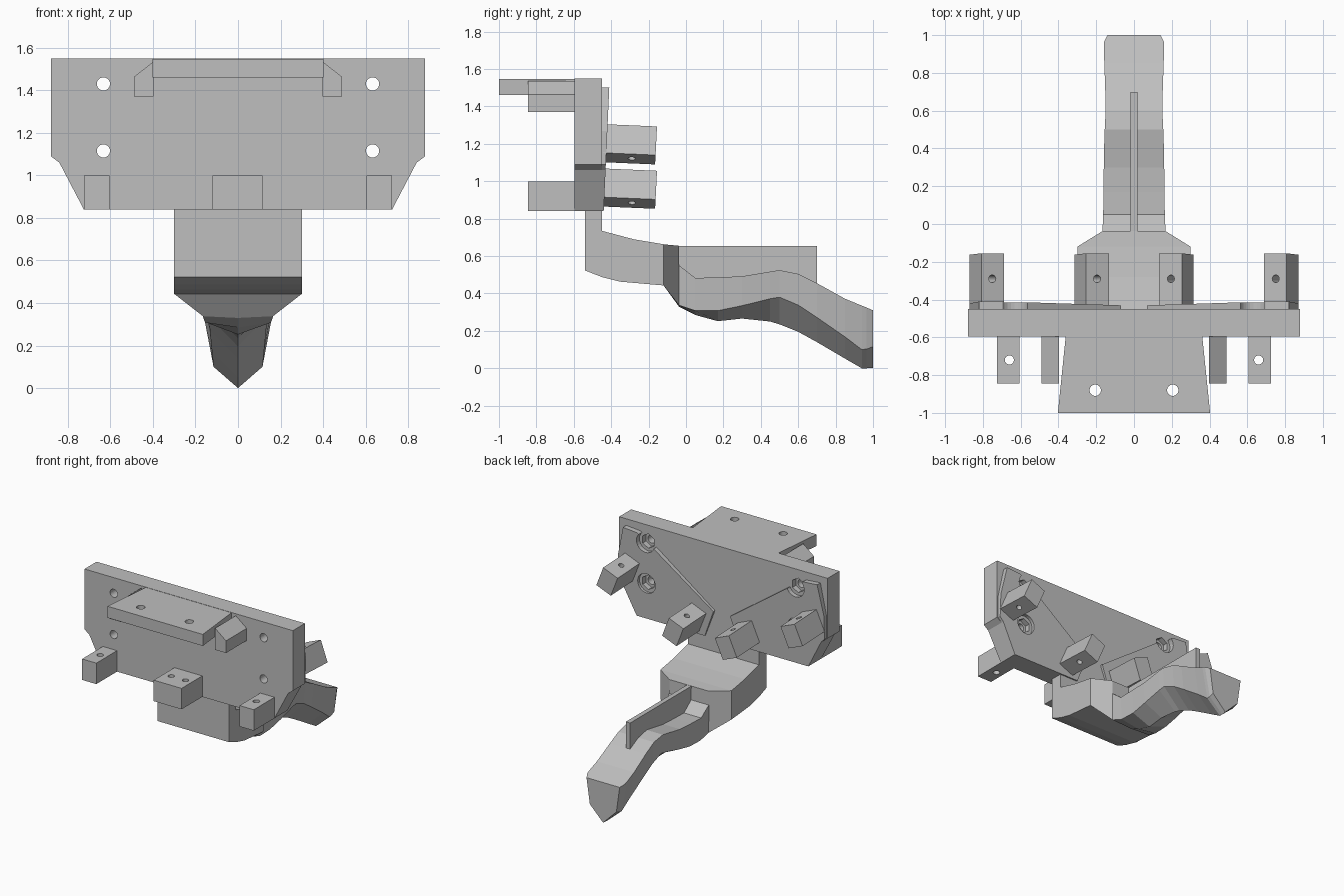
import bpy, bmesh, math
from mathutils import Vector, Matrix

if "Cube" in bpy.data.objects:
    bpy.data.objects.remove(bpy.data.objects["Cube"])

grey = bpy.data.materials.new("plain_grey")
grey.use_nodes = True
grey.diffuse_color = (0.52, 0.52, 0.52, 1)
grey.node_tree.nodes["Principled BSDF"].inputs["Base Color"].default_value = (0.52, 0.52, 0.52, 1)


def finish(name, bm):
    bmesh.ops.recalc_face_normals(bm, faces=bm.faces)
    mesh = bpy.data.meshes.new(name)
    bm.to_mesh(mesh)
    bm.free()
    mesh.materials.append(grey)
    obj = bpy.data.objects.new(name, mesh)
    bpy.context.collection.objects.link(obj)
    return obj


def loft(name, rings):
    """Skin equal-length rings of points and cap both ends."""
    bm = bmesh.new()
    loops = [[bm.verts.new(p) for p in ring] for ring in rings]
    n = len(loops[0])
    for a, b in zip(loops, loops[1:]):
        for i in range(n):
            j = (i + 1) % n
            bm.faces.new((a[i], a[j], b[j], b[i]))
    bm.faces.new(loops[0])
    bm.faces.new(loops[-1])
    return finish(name, bm)


def prism_y(name, outline, y0, y1):
    return loft(name, [[(x, y, z) for x, z in outline] for y in (y0, y1)])


def box(name, x, y, z):
    return prism_y(name, [(x[0], z[0]), (x[1], z[0]), (x[1], z[1]), (x[0], z[1])], *y)


def drill(obj, centre, axis, radius, depth, sides=24):
    """Cut a round or many-sided hole centred on a point along an axis."""
    bm = bmesh.new()
    turn = Vector(axis).to_track_quat('Z', 'Y').to_matrix().to_4x4()
    bmesh.ops.create_cone(bm, cap_ends=True, segments=sides, radius1=radius, radius2=radius,
                          depth=depth, matrix=Matrix.Translation(centre) @ turn)
    cutter = finish("hole_cutter", bm)
    cutter.hide_render = True
    mod = obj.modifiers.new("hole", 'BOOLEAN')
    mod.operation = 'DIFFERENCE'
    mod.solver = 'EXACT'
    mod.object = cutter
    graph = bpy.context.evaluated_depsgraph_get()
    cut_mesh = bpy.data.meshes.new_from_object(obj.evaluated_get(graph))
    obj.modifiers.clear()
    obj.data = cut_mesh
    bpy.data.objects.remove(cutter)


# Upright mounting plate with four recessed bolt holes
half = [(0.88, 1.55), (0.88, 1.09), (0.84, 1.06), (0.725, 0.84)]
plate = prism_y("mounting_plate", half + [(-x, z) for x, z in reversed(half)], -0.595, -0.45)
for s in (1, -1):
    for z in (1.43, 1.115):
        drill(plate, (s * 0.633, -0.5, z), (0, 1, 0), 0.031, 0.6)
        drill(plate, (s * 0.633, -0.45, z), (0, 1, 0), 0.055, 0.08, 6)

# Top shelf with two holes
shelf = loft("top_shelf", [[(-w, y, 1.46), (w, y, 1.46), (w, y, 1.548), (-w, y, 1.548)]
                           for w, y in ((0.403, -1.0), (0.36, -0.58))])
for s in (1, -1):
    drill(shelf, (s * 0.205, -0.88, 1.5), (0, 0, 1), 0.03, 0.4)

# Centre front block with two holes
centre_block = box("centre_front_block", (-0.12, 0.115), (-0.845, -0.58), (0.84, 1.0))
for s in (1, -1):
    drill(centre_block, (s * 0.06, -0.72, 0.9), (0, 0, 1), 0.022, 0.5)


def rear_pad(s, side):
    """Thin wedge on the plate back, thicker towards its top."""
    outline = [(0.82, 1.5), (0.7, 1.49), (0.56, 1.4), (0.07, 1.05), (0.15, 0.84),
               (0.725, 0.84), (0.84, 1.06), (0.87, 1.09), (0.87, 1.27)]
    pad = loft(side + "_rear_pad",
               [[(s * x, -0.46, z) for x, z in outline],
                [(s * x, -0.44 + 0.045 * (z - 0.84), z) for x, z in outline]])
    for z in (1.43, 1.115):
        drill(pad, (s * 0.633, -0.45, z), (0, 1, 0), 0.075, 0.3)


def rear_block(name, s, top_x, top_z):
    """Tilted block with a hole running down through its upper face."""
    top = Vector((top_x, 0, top_z))
    across, down = Vector((-0.12, 0, -0.05)), Vector((0.063, 0, -0.153))
    corners = [top, top + down, top + down + across, top + across]
    block = loft(name, [[(s * c.x, y + 0.05 * (c.z - top_z), c.z - drop) for c in corners]
                        for y, drop in ((-0.435, 0), (-0.155, 0.012))])
    mid = top + (across + down) / 2
    drill(block, (s * mid.x, -0.29, mid.z), (s * down.x, 0, down.z), 0.02, 0.5)


for s, side in ((1, "left"), (-1, "right")):
    # Gusset beside the shelf
    prism_y(side + "_shelf_bracket",
            [(s * x, z) for x, z in ((0.398, 1.37), (0.49, 1.37), (0.49, 1.463), (0.398, 1.535))],
            -0.845, -0.58)
    # Small front block with a vertical hole
    block = box(side + "_front_block", sorted((s * 0.605, s * 0.725)), (-0.845, -0.58), (0.84, 1.0))
    drill(block, (s * 0.66, -0.72, 0.9), (0, 0, 1), 0.024, 0.5)
    rear_pad(s, side)
    rear_block(side + "_outer_rear_block", s, 0.808, 1.305)
    rear_block(side + "_inner_rear_block", s, 0.253, 1.068)

# Neck hanging from the plate
neck = [(-0.54, 0.9), (-0.54, 0.523), (-0.45, 0.488), (-0.35, 0.463), (-0.12, 0.443),
        (-0.12, 0.663), (-0.28, 0.69), (-0.45, 0.735), (-0.45, 0.9)]
loft("neck", [[(x, y, z) for y, z in neck] for x in (-0.3, 0.3)])

# Keeled arm: y, upper half width, lower half width, top, lower edge, keel
stations = [
    (-0.12, 0.30, 0.30, 0.663, 0.443, 0.443),
    (-0.038, 0.167, 0.165, 0.655, 0.338, 0.33),
    (-0.036, 0.167, 0.165, 0.55, 0.337, 0.328),
    (0.05, 0.163, 0.155, 0.483, 0.308, 0.285),
    (0.17, 0.162, 0.15, 0.486, 0.308, 0.252),
    (0.3, 0.16, 0.15, 0.492, 0.335, 0.266),
    (0.45, 0.157, 0.145, 0.517, 0.372, 0.25),
    (0.5, 0.155, 0.143, 0.525, 0.38, 0.235),
    (0.6, 0.15, 0.138, 0.505, 0.338, 0.195),
    (0.7, 0.152, 0.132, 0.455, 0.272, 0.14),
    (0.85, 0.157, 0.122, 0.372, 0.168, 0.052),
    (0.94, 0.16, 0.115, 0.335, 0.1, 0.0),
    (0.965, 0.158, 0.114, 0.325, 0.103, 0.0),
    (1.0, 0.14, 0.112, 0.31, 0.115, 0.003)]
loft("keeled_arm", [[(-w, y, t), (w, y, t), (v, y, m), (0, y, k), (-v, y, m)]
                    for y, w, v, t, m, k in stations])

# Upright rib along the arm
rib = [(-0.06, 0.654), (0.7, 0.654), (0.7, 0.44), (0.5, 0.48), (0.05, 0.44), (-0.06, 0.44)]
loft("arm_rib", [[(x, y, z) for y, z in rib] for x in (-0.018, 0.018)])
